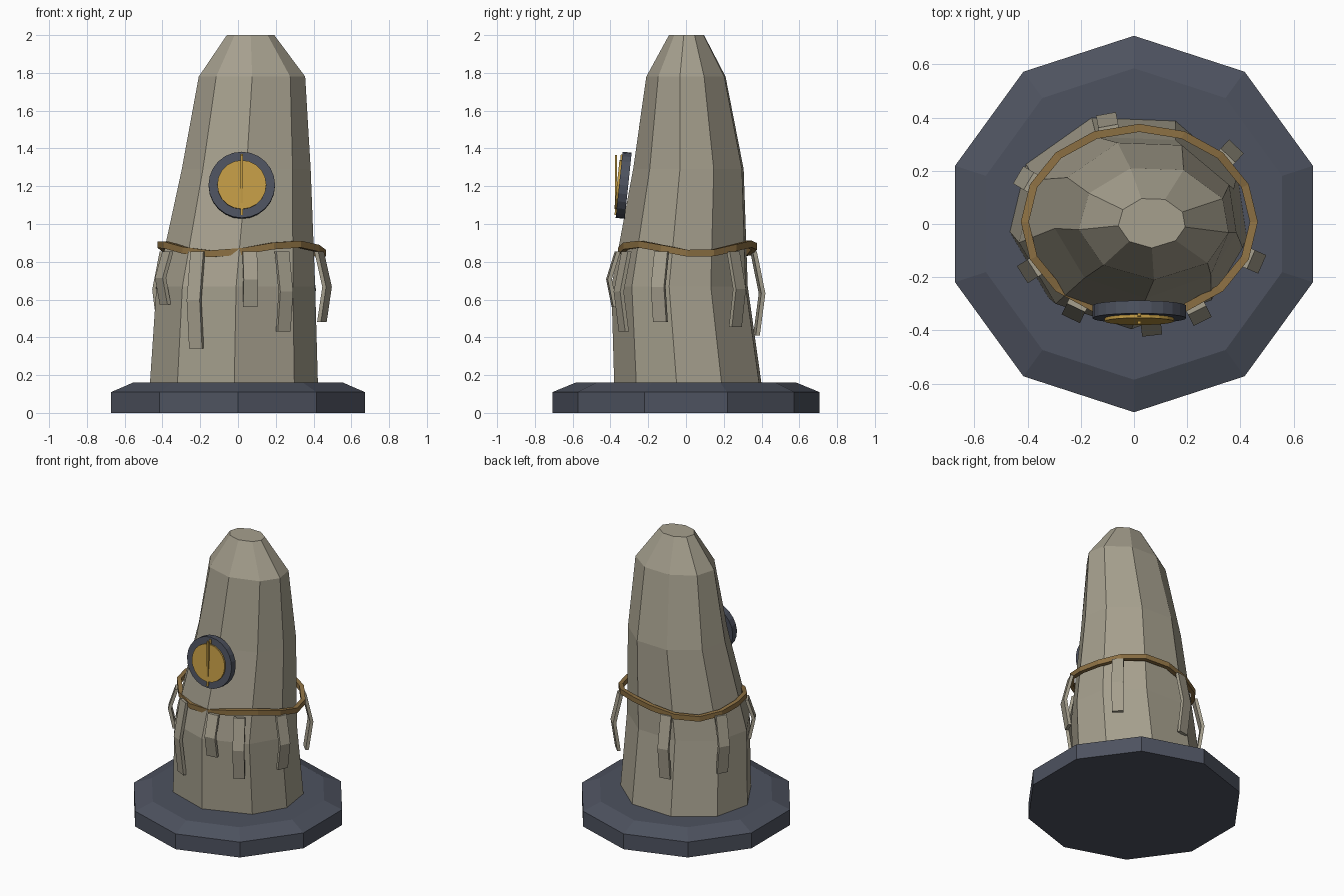
import bpy
import bmesh
from math import sin, cos, pi, radians, atan2
from mathutils import Vector, Matrix

if "Cube" in bpy.data.objects:
    bpy.data.objects.remove(bpy.data.objects["Cube"])


def material(name, rgb):
    m = bpy.data.materials.new(name)
    m.use_nodes = True
    m.diffuse_color = (*rgb, 1)
    bsdf = next(n for n in m.node_tree.nodes if n.type == 'BSDF_PRINCIPLED')
    bsdf.inputs["Base Color"].default_value = (*rgb, 1)
    return m


STONE = material("weathered stone", (0.38, 0.35, 0.27))
SLATE = material("dark slate", (0.075, 0.085, 0.115))
BRONZE = material("bronze band", (0.26, 0.16, 0.055))
GOLD = material("gold", (0.54, 0.33, 0.06))


def finish(name, bm, mat, matrix=Matrix()):
    bmesh.ops.recalc_face_normals(bm, faces=bm.faces)
    mesh = bpy.data.meshes.new(name)
    bm.to_mesh(mesh)
    bm.free()
    mesh.materials.append(mat)
    obj = bpy.data.objects.new(name, mesh)
    obj.matrix_world = matrix
    bpy.context.collection.objects.link(obj)
    return obj


def loft(name, rings, mat, closed=False, matrix=Matrix()):
    """Skin a list of equal point rings; cap the ends or join them in a loop."""
    bm = bmesh.new()
    loops = [[bm.verts.new(p) for p in ring] for ring in rings]
    n = len(loops[0])
    pairs = list(zip(loops, loops[1:]))
    if closed:
        pairs.append((loops[-1], loops[0]))
    else:
        bm.faces.new(loops[0])
        bm.faces.new(loops[-1])
    for a, b in pairs:
        for i in range(n):
            j = (i + 1) % n
            bm.faces.new((a[i], a[j], b[j], b[i]))
    return finish(name, bm, mat, matrix)


def circle(radius, z, sides, start=0.0):
    return [(radius * cos(start + 2 * pi * i / sides),
             radius * sin(start + 2 * pi * i / sides), z) for i in range(sides)]


# Ten-sided plinth with a chamfered top
loft("plinth", [circle(r, z, 10, pi / 2)
                for r, z in ((0.707, 0), (0.707, 0.11), (0.585, 0.16))], SLATE)

# Irregular nine-sided stone: height, centre and radii of each course
ANGLES = [radians(a) for a in (25, 67, 108, 149, 187, 228, 270, 315, 350)]
COURSES = [
    (0.15, -0.02, 0.02, 0.45, 0.40),
    (0.67, -0.01, -0.025, 0.425, 0.37),
    (1.29, 0.045, 0.02, 0.345, 0.30),
    (1.78, 0.075, 0.005, 0.285, 0.215),
    (2.00, 0.067, 0.005, 0.127, 0.095),
]
loft("standing_stone",
     [[(cx + rx * cos(a), cy + ry * sin(a), z) for a in ANGLES]
      for z, cx, cy, rx, ry in COURSES], STONE)

# Wavy bronze band around the stone
band = []
for i in range(16):
    a = 2 * pi * i / 16
    z = 0.868 + 0.026 * cos(3 * (a - radians(310)))
    band.append([(0.02 + (0.43 + dr) * cos(a), 0.008 + (0.353 + dr) * sin(a), z + dz)
                 for dr, dz in ((-0.015, -0.018), (0.015, -0.018),
                                (0.015, 0.018), (-0.015, 0.018))])
loft("band", band, BRONZE, closed=True)

# Bent strips hanging from the band: x, y, bottom height
STRIPS = [(-0.10, 0.385, 0.41), (0.365, 0.27, 0.455), (0.455, -0.14, 0.48),
          (0.245, -0.34, 0.43), (0.065, -0.39, 0.56), (-0.225, -0.33, 0.34),
          (-0.395, -0.175, 0.575), (-0.41, 0.17, 0.45)]
for k, (x, y, low) in enumerate(STRIPS):
    top = 0.855
    turn = Matrix.Translation((x, y, 0)) @ Matrix.Rotation(
        atan2(y / 0.36 ** 2, x / 0.43 ** 2), 4, 'Z')
    path = ((-0.028, top), (0.018, (top + low) / 2), (-0.012, low))
    loft(f"hanging_strip_{k + 1}",
         [[(r + dx, dy, z) for dx, dy in ((-0.011, -0.038), (0.011, -0.038),
                                          (0.011, 0.038), (-0.011, 0.038))]
          for r, z in path], STONE, matrix=turn)

# Dial on the front, leaning back slightly; local z points out of its face
dial = Matrix.Translation((0.02, -0.33, 1.205)) @ Matrix.Rotation(radians(84), 4, 'X')
loft("dial_rim", [circle(0.176, z, 24) for z in (-0.024, 0.024)], SLATE, matrix=dial)
loft("dial_face", [circle(0.13, z, 20) for z in (0.02, 0.036)], GOLD, matrix=dial)


def box(name, centre, size, mat, matrix=Matrix()):
    bm = bmesh.new()
    bmesh.ops.create_cube(bm, size=1)
    bmesh.ops.scale(bm, vec=size, verts=bm.verts)
    bmesh.ops.translate(bm, vec=centre, verts=bm.verts)
    return finish(name, bm, mat, matrix)


# Upright pointer and the marks at the top and bottom of the rim
box("pointer", (0.02, -0.37, 1.215), (0.014, 0.012, 0.30), GOLD)
for side, label in ((1, "upper"), (-1, "lower")):
    box(f"{label}_mark", (0, side * 0.145, 0.026), (0.014, 0.034, 0.012), GOLD, dial)
